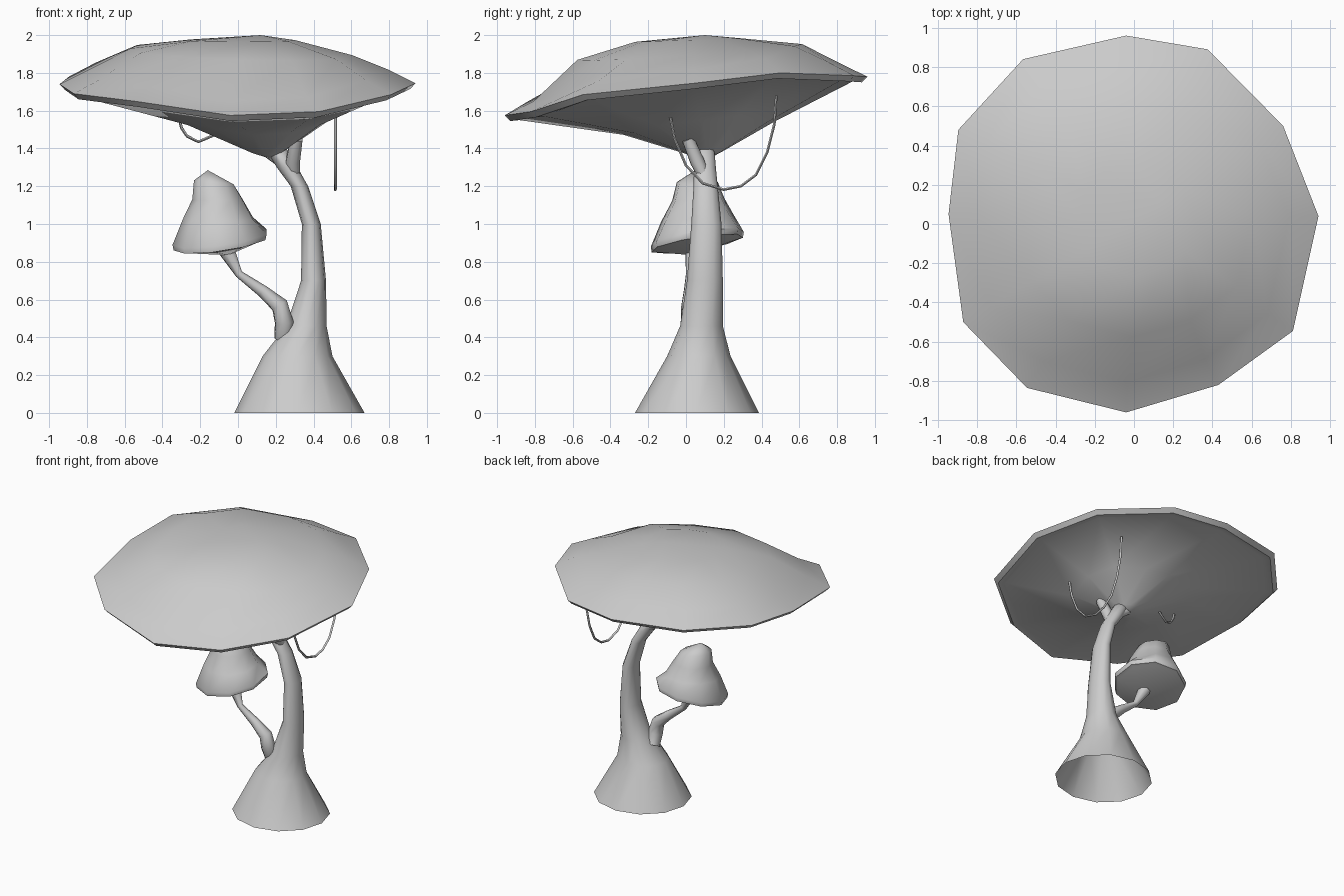
import bpy, math
from math import sin, cos, tau, radians
from mathutils import Vector

if "Cube" in bpy.data.objects:
    bpy.data.objects.remove(bpy.data.objects["Cube"])

# Single flat grey
grey = bpy.data.materials.new("plain_grey")
grey.use_nodes = True
COLOR = (0.6, 0.6, 0.6, 1)
grey.diffuse_color = COLOR
grey.node_tree.nodes["Principled BSDF"].inputs["Base Color"].default_value = COLOR


def loft(name, rings, start=None, end=None, angle=45):
    """Skin rings of equal count, optionally closing either end to a point."""
    n = len(rings[0])
    verts = [Vector(p) for r in rings for p in r]
    faces = []
    for k in range(len(rings) - 1):
        for i in range(n):
            a, b = k * n + i, k * n + (i + 1) % n
            faces.append((a, b, b + n, a + n))
    if start:
        verts.append(Vector(start))
        faces += [(len(verts) - 1, (i + 1) % n, i) for i in range(n)]
    if end:
        o = (len(rings) - 1) * n
        verts.append(Vector(end))
        faces += [(len(verts) - 1, o + i, o + (i + 1) % n) for i in range(n)]
    mesh = bpy.data.meshes.new(name)
    mesh.from_pydata(verts, [], faces)
    mesh.materials.append(grey)
    obj = bpy.data.objects.new(name, mesh)
    bpy.context.collection.objects.link(obj)
    bpy.ops.object.select_all(action="DESELECT")
    obj.select_set(True)
    bpy.context.view_layer.objects.active = obj
    bpy.ops.object.shade_smooth_by_angle(angle=radians(angle))
    return obj


def ellipse(x, y, z, rx, ry, n, tilt=(0, 0), turn=0.0):
    """Level or tilted ring around a centre."""
    pts = []
    for i in range(n):
        a = tau * i / n + turn
        dx, dy = rx * cos(a), ry * sin(a)
        pts.append((x + dx, y + dy, z + tilt[0] * dx + tilt[1] * dy))
    return pts


def tube(name, path, radii, n):
    """Round tube along a path, with tapered radii and closed ends."""
    path = [Vector(p) for p in path]
    rings = []
    for i, p in enumerate(path):
        t = (path[min(i + 1, len(path) - 1)] - path[max(i - 1, 0)]).normalized()
        side = Vector((0.3, 1, 0)) if abs(t.y) < 0.6 else Vector((1, 0, 0))
        if name.startswith("vine_left"):
            side = Vector((1, 0, 0))
        u = (side - t * side.dot(t)).normalized()
        v = t.cross(u)
        rings.append([p + radii[i] * (u * cos(tau * k / n) + v * sin(tau * k / n))
                      for k in range(n)])
    return loft(name, rings, path[0], path[-1], 60)


def toward(ring, centre, s, lift=0.0):
    """Shrink a ring toward a centre point."""
    c = Vector(centre)
    return [c + (Vector(p) - c) * s + Vector((0, 0, lift)) for p in ring]


# Large cap: irregular tilted rim, low dome above, funnel below
rim = [(.94, .04, 1.745), (.76, .5, 1.8), (.375, .89, 1.785), (-.04, .96, 1.78),
       (-.565, .84, 1.79), (-.895, .48, 1.78), (-.945, .05, 1.74), (-.87, -.5, 1.69),
       (-.545, -.835, 1.65), (-.04, -.96, 1.575), (.43, -.82, 1.595), (.81, -.545, 1.685)]
hub = (.17, .12, 1.345)
lip = [(x * .97, y * .97, z - .03) for x, y, z in rim]
lip_inner = [(x * .92, y * .92, z - .025) for x, y, z in rim]
funnel = [p + Vector((0, 0, .035 if p.y < .3 else .01)) for p in toward(lip_inner, hub, .45)]
throat = toward(lip_inner, hub, .1)


def dome(s, base, tx, ty):
    return [(x * s + .02, y * s + .02, base + tx * x * s + ty * y * s) for x, y, z in rim]


shoulder = [(x * .84, y * .84, z + .075) for x, y, z in rim]
loft("large_cap", [throat, funnel, lip_inner, lip, rim, shoulder,
                   dome(.62, 1.91, -.03, .07), dome(.3, 1.973, 0, .03)],
     hub, (.12, .1, 2.0), 50)

# Trunk: flared open base, bending up to the cap
trunk = [(.325, .058, 0, .345, .328), (.315, .068, .3, .185, .168),
         (.362, .082, .46, .107, .113), (.4, .1, .7, .066, .095),
         (.388, .108, 1.0, .05, .08), (.325, .104, 1.2, .046, .064),
         (.26, .1, 1.3, .055, .058), (.2, .1, 1.4, .055, .05)]
loft("trunk", [ellipse(*t, 12) for t in trunk], None, (.19, .1, 1.42), 60)

# Short forks at the top of the trunk
tube("fork_left", [(.3, .1, 1.24), (.29, .06, 1.33), (.31, .01, 1.45)], [.03, .04, .034], 8)
tube("fork_right", [(.27, .11, 1.3), (.2, .12, 1.35), (.11, .13, 1.41)], [.03, .03, .025], 8)

# Side branch carrying the small cap
tube("branch", [(.24, .06, .4), (.245, .02, .48), (.22, .02, .57), (.13, .02, .645),
                (.005, .02, .735), (-.06, .04, .86)],
     [.05, .052, .047, .033, .021, .045], 8)

# Small bell-shaped cap
tilt = (.14, .16)
bell = [ellipse(-.09, .06, .892, .225, .225, 9, tilt, .35),
        ellipse(-.09, .06, .895, .25, .245, 9, tilt, .35),
        ellipse(-.09, .06, .925, .257, .25, 9, tilt, .35),
        ellipse(-.1, .06, 1.03, .19, .195, 9, (0, .1), .35),
        ellipse(-.105, .065, 1.13, .137, .14, 9, (0, .05), .35),
        ellipse(-.125, .06, 1.22, .108, .11, 9, (-.1, 0), .35)]
loft("small_cap", bell, (-.05, .03, .835), (-.16, .05, 1.285), 50)

# Hanging vines
swing = [(-.085, 1.58), (-.06, 1.45), (0, 1.31), (.09, 1.215), (.2, 1.182),
         (.29, 1.2), (.37, 1.26), (.43, 1.38), (.468, 1.53), (.478, 1.68)]
tube("vine_left", [(.515, y, z) for y, z in swing], [.008] * len(swing), 6)
loop = [(-.32, .06, 1.6), (-.3, .065, 1.51), (-.27, .075, 1.465), (-.21, .095, 1.435),
        (-.14, .12, 1.465), (-.08, .14, 1.5), (-.06, .15, 1.56)]
tube("vine_right", loop, [.008] * len(loop), 6)
